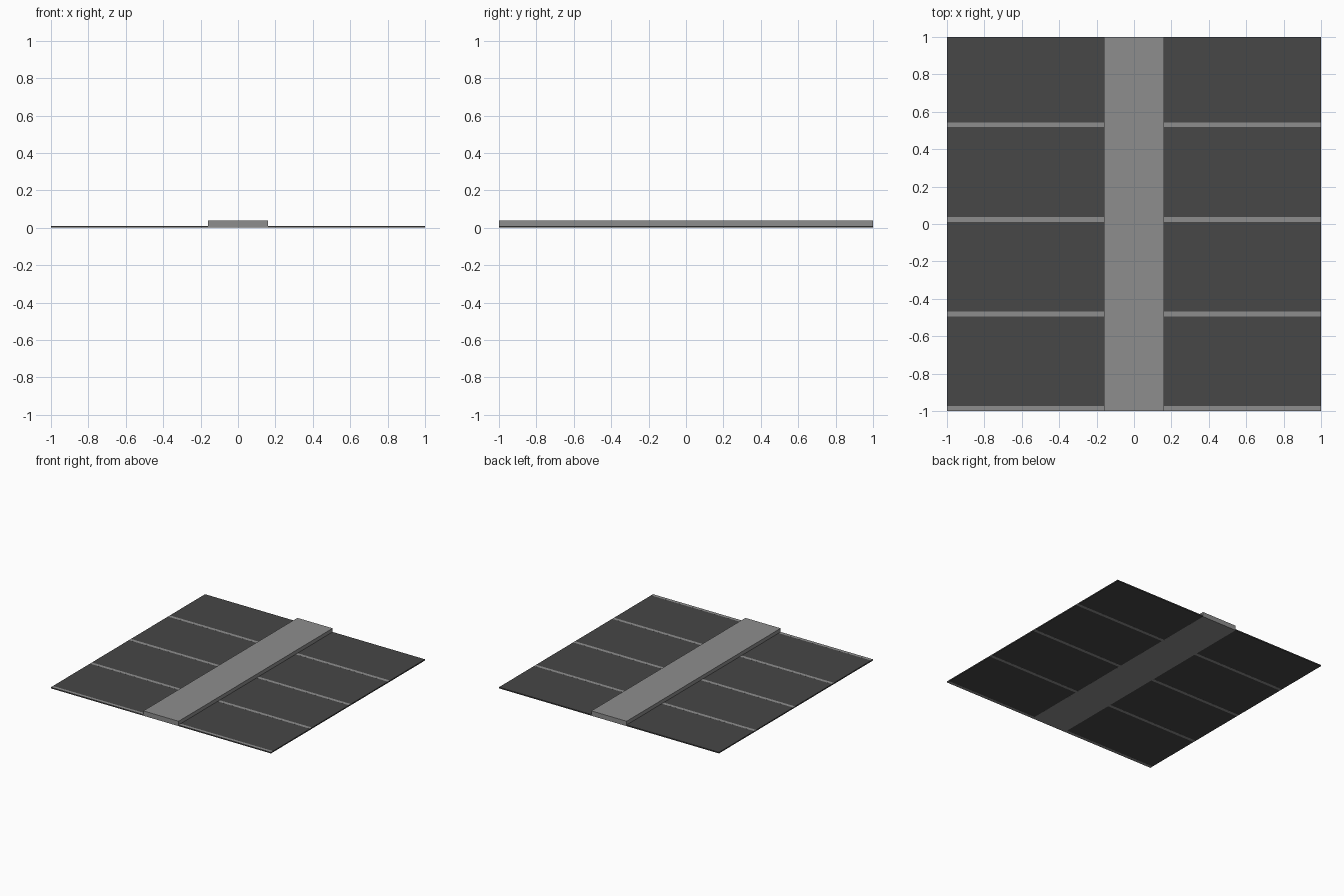
import bpy

if "Cube" in bpy.data.objects:
    bpy.data.objects.remove(bpy.data.objects["Cube"])


def material(name, rgb):
    m = bpy.data.materials.new(name)
    m.diffuse_color = (*rgb, 1)
    m.use_nodes = True
    m.node_tree.nodes["Principled BSDF"].inputs["Base Color"].default_value = m.diffuse_color
    return m


def box(name, x, y, z, mat):
    bpy.ops.mesh.primitive_cube_add(size=1, location=[sum(r) / 2 for r in (x, y, z)])
    ob = bpy.context.object
    ob.name = name
    ob.scale = [r[1] - r[0] for r in (x, y, z)]
    bpy.ops.object.transform_apply(location=False, rotation=False, scale=True)
    ob.data.materials.append(mat)
    return ob


asphalt = material("dark asphalt", (0.063, 0.063, 0.063))
concrete = material("light grey", (0.27, 0.27, 0.27))

# thin asphalt slab on each side, with the raised median between
box("median", (-0.16, 0.16), (-1, 1), (0, 0.04), concrete)
for label, side in (("left", -1), ("right", 1)):
    x = sorted((side * 0.16, side * 1.0))
    box(f"{label}_asphalt", x, (-1, 1), (0.0002, 0.0098), asphalt)
    # bay lines, barely proud of the slab
    for i in range(4):
        y = -1 + i * 0.506
        box(f"{label}_bay_line_{i + 1}", x, (y, y + 0.026), (0, 0.01), concrete)
